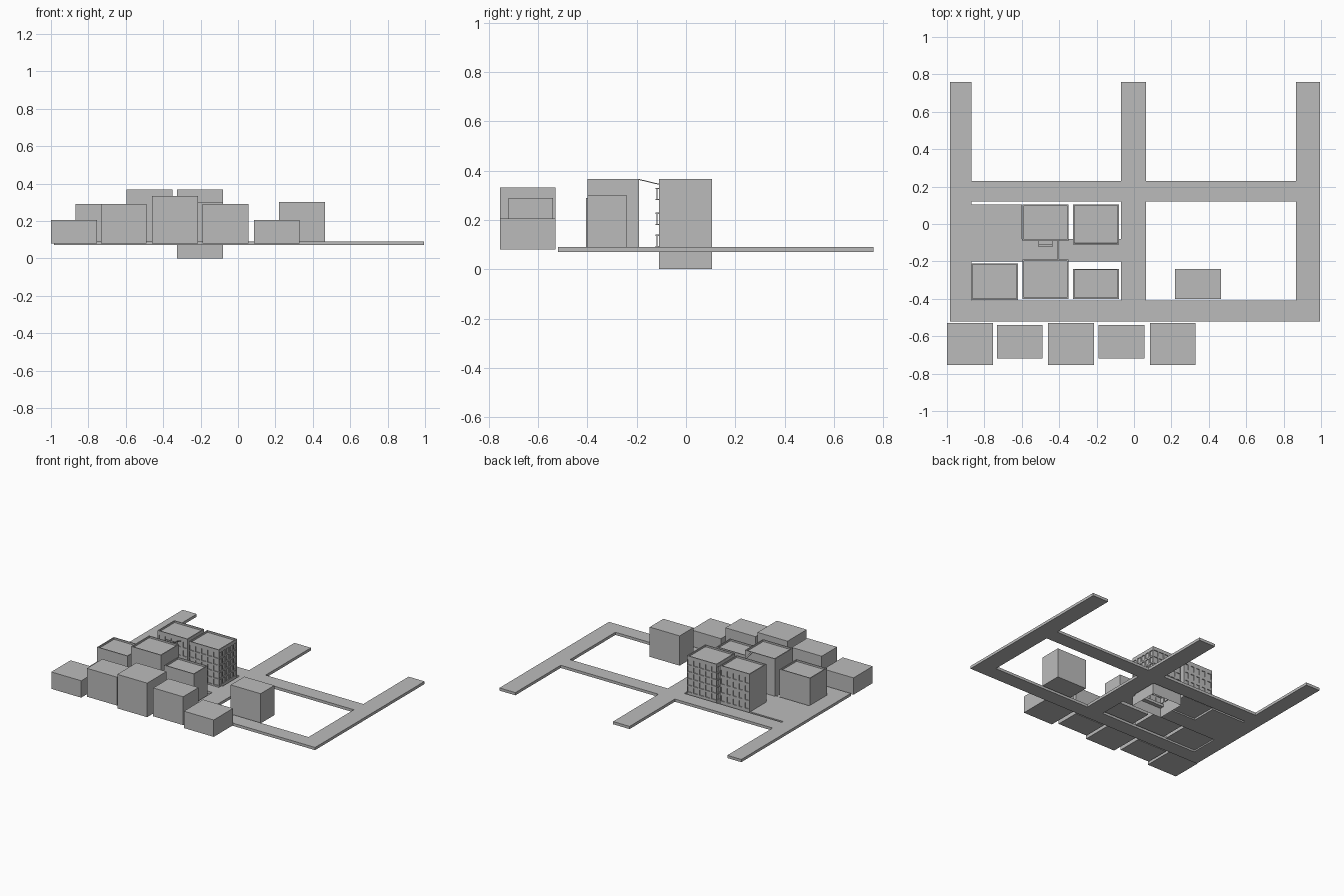
import bpy, bmesh
from mathutils import Vector

cube = bpy.data.objects.get("Cube")
if cube:
    bpy.data.objects.remove(cube, do_unlink=True)

# One plain concrete colour for everything
grey = bpy.data.materials.new("concrete_grey")
grey.use_nodes = True
colour = (0.5, 0.5, 0.5, 1)
grey.diffuse_color = colour
bsdf = grey.node_tree.nodes["Principled BSDF"]
bsdf.inputs["Base Color"].default_value = colour
bsdf.inputs["Roughness"].default_value = 0.8


def finish(name, bm):
    mesh = bpy.data.meshes.new(name)
    bm.to_mesh(mesh)
    bm.free()
    mesh.materials.append(grey)
    obj = bpy.data.objects.new(name, mesh)
    bpy.context.collection.objects.link(obj)
    return obj


def add_box(bm, x, y, z):
    lo = Vector((x[0], y[0], z[0]))
    hi = Vector((x[1], y[1], z[1]))
    made = bmesh.ops.create_cube(bm, size=1)
    for v in made["verts"]:
        v.co = Vector([a + (b - a) * (c + 0.5) for a, b, c in zip(lo, hi, v.co)])


def box(name, x, y, z):
    bm = bmesh.new()
    add_box(bm, x, y, z)
    return finish(name, bm)


def span(lo, hi, count):
    return [lo + (hi - lo) * i / count for i in range(count + 1)]


def building(name, x, y, z, parapet=True, walls=(), cols=5, rows=5,
             frame=0.008, open_base=False):
    bm = bmesh.new()
    add_box(bm, x, y, z)
    bm.normal_update()
    if open_base:
        base = [f for f in bm.faces if f.normal.z < -0.9]
        bmesh.ops.delete(bm, geom=base, context="FACES_ONLY")
    # Sunken roof behind a thin parapet
    if parapet:
        roof = [f for f in bm.faces if f.normal.z > 0.9]
        bmesh.ops.inset_region(bm, faces=roof, thickness=0.01)
        bmesh.ops.inset_region(bm, faces=roof, thickness=0.0002, depth=-0.012)
    # Recessed windows on the chosen walls
    if walls:
        bottom, top = 0.095, z[1] - 0.02
        cuts = [((0, 0, h), (0, 0, 1)) for h in span(bottom, top, rows)]
        cuts += [((c, 0, 0), (1, 0, 0)) for c in span(x[0], x[1], cols)[1:-1]]
        cuts += [((0, c, 0), (0, 1, 0)) for c in span(y[0], y[1], cols)[1:-1]]
        for co, no in cuts:
            bmesh.ops.bisect_plane(bm, geom=bm.verts[:] + bm.edges[:] + bm.faces[:],
                                   plane_co=co, plane_no=no, dist=1e-5)
        bm.normal_update()
        panes = [f for f in bm.faces
                 if any(f.normal.dot(Vector(w)) > 0.9 for w in walls)
                 and bottom < f.calc_center_median().z < top]
        bmesh.ops.inset_individual(bm, faces=panes, thickness=frame)
        bmesh.ops.inset_individual(bm, faces=panes, thickness=0.0002, depth=-0.006)
    return finish(name, bm)


# Streets
ROAD = (0.07, 0.09)
box("left_avenue", (0.865, 0.995), (-0.52, 0.76), ROAD)
box("centre_avenue", (-0.07, 0.065), (-0.52, 0.76), ROAD)
box("right_avenue", (-0.985, -0.87), (-0.52, 0.76), ROAD)
for name, y in (("back_street", (0.12, 0.23)), ("front_street", (-0.52, -0.41))):
    box(name + "_a", (-0.87, -0.07), y, ROAD)
    box(name + "_b", (0.065, 0.865), y, ROAD)
box("alley", (-0.6, -0.07), (-0.2, -0.08), ROAD)
box("parking_lot", (-0.87, -0.6), (-0.2, 0.105), ROAD)

# City block with parapets
FRONT, BACK, LEFT, RIGHT = (0, -1, 0), (0, 1, 0), (1, 0, 0), (-1, 0, 0)
building("apartment_tower", (-0.325, -0.08), (-0.11, 0.105), (0, 0.367),
         walls=(FRONT, BACK, LEFT, RIGHT), open_base=True)
building("tenement", (-0.595, -0.35), (-0.09, 0.105), (0.08, 0.367),
         walls=(FRONT, BACK), rows=4, frame=0.015)
building("corner_block", (-0.87, -0.62), (-0.405, -0.21), (0.08, 0.29))
building("tall_block", (-0.595, -0.35), (-0.4, -0.19), (0.08, 0.367))
building("low_block", (-0.325, -0.08), (-0.4, -0.24), (0.08, 0.3))

# Plain blocks: one lone, five across the front street
building("lone_block", (0.22, 0.465), (-0.4, -0.24), (0.08, 0.3), parapet=False)
front_row = ((-1.0, 0.205, True), (-0.733, 0.29, False), (-0.46, 0.332, True),
             (-0.19, 0.29, False), (0.085, 0.205, True))
for i, (x, top, deep) in enumerate(front_row):
    y = (-0.755, -0.53) if deep else (-0.72, -0.54)
    building(f"front_row_block_{i + 1}", (x, x + 0.245), y, (0.08, top), parapet=False)

# Fire escape balconies on the tenement
bm = bmesh.new()
for z in (0.09, 0.18, 0.28):
    add_box(bm, (-0.51, -0.435), (-0.123, -0.09), (z, z + 0.004))
    add_box(bm, (-0.505, -0.44), (-0.12, -0.115), (z + 0.004, z + 0.045))
    add_box(bm, (-0.51, -0.435), (-0.123, -0.11), (z + 0.045, z + 0.05))
finish("fire_escape", bm)

# Cable across the alley
bm = bmesh.new()
add_box(bm, (-0.41, -0.402), (-0.19, -0.09), (0.362, 0.366))
for v in bm.verts:
    if v.co.y > -0.14:
        v.co.z -= 0.024
finish("alley_cable", bm)
